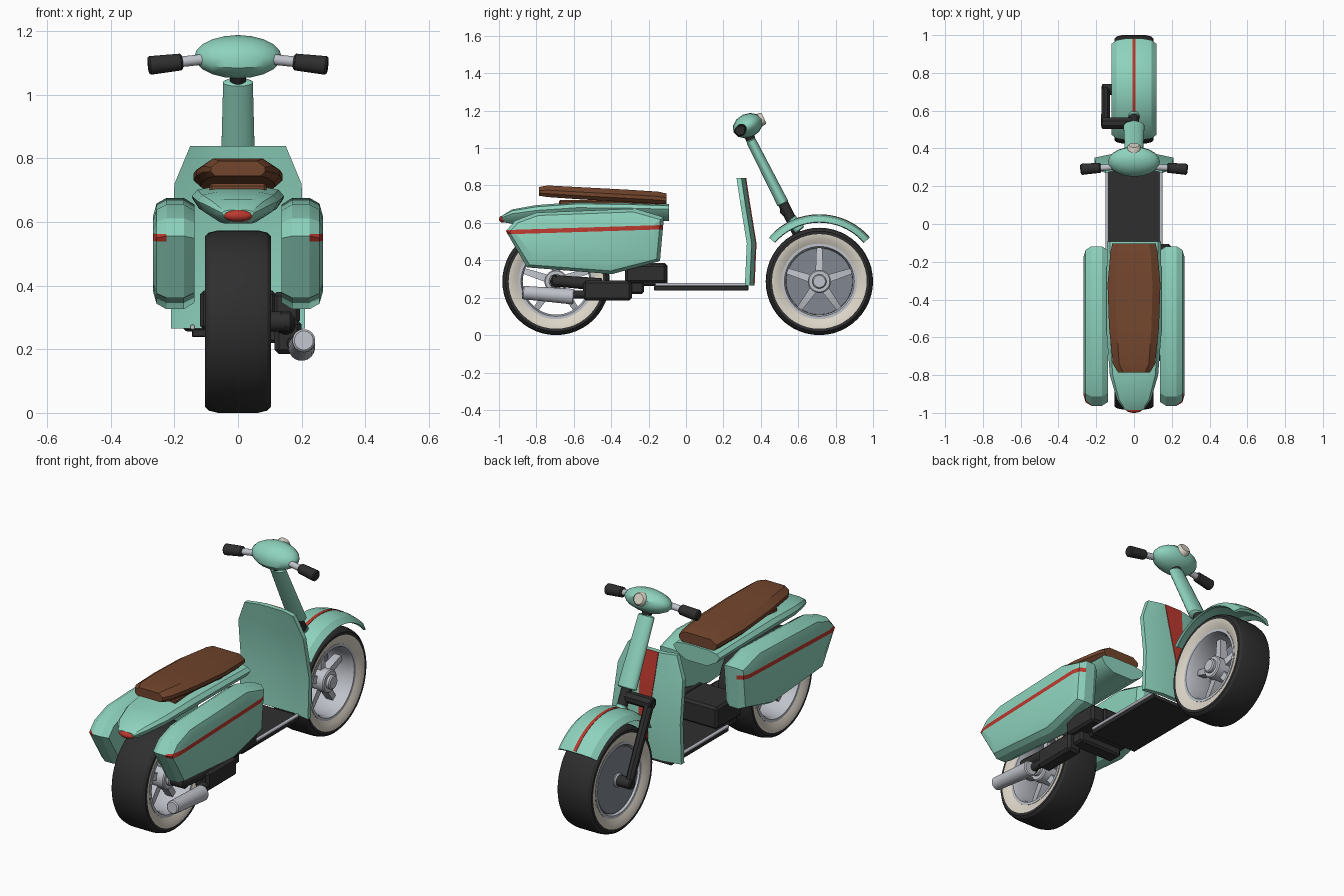
import bpy, bmesh, math
from mathutils import Vector, Matrix

if "Cube" in bpy.data.objects:
    bpy.data.objects.remove(bpy.data.objects["Cube"])

def mat(name, *rgb):
    m = bpy.data.materials.new(name)
    m.diffuse_color = (*rgb, 1)
    m.use_nodes = True
    m.node_tree.nodes["Principled BSDF"].inputs["Base Color"].default_value = m.diffuse_color
    return m

TEAL = mat("mint paint", .27, .65, .51)
BROWN = mat("brown leather", .17, .06, .026)
RED = mat("red trim", .50, .04, .027)
BLACK = mat("black rubber", .028, .028, .028)
CREAM = mat("cream sidewall", .72, .67, .58)
SILVER = mat("silver metal", .52, .54, .59)
GREY = mat("grey disc", .22, .24, .28)

def finish(name, bm, *mats, angle=30):
    bmesh.ops.recalc_face_normals(bm, faces=bm.faces)
    for f in bm.faces:
        f.smooth = True
    for e in bm.edges:
        e.smooth = len(e.link_faces) == 2 and e.calc_face_angle(0) < math.radians(angle)
    me = bpy.data.meshes.new(name)
    bm.to_mesh(me)
    bm.free()
    for m in mats:
        me.materials.append(m)
    ob = bpy.data.objects.new(name, me)
    bpy.context.collection.objects.link(ob)
    return ob

def loft_bm(rings, closed=False):
    bm = bmesh.new()
    vs = [[bm.verts.new(p) for p in r] for r in rings]
    n = len(vs[0])
    for a, b in zip(vs, vs[1:] + vs[:1] if closed else vs[1:]):
        for i in range(n):
            bm.faces.new((a[i], a[(i + 1) % n], b[(i + 1) % n], b[i]))
    if not closed:
        bm.faces.new(vs[0])
        bm.faces.new(vs[-1])
    return bm

def box(name, lo, hi, m, bevel=0.008):
    bm = bmesh.new()
    bmesh.ops.create_cube(bm, size=1)
    for v in bm.verts:
        v.co = [(lo[i] + hi[i]) / 2 + v.co[i] * (hi[i] - lo[i]) for i in range(3)]
    if bevel:
        bmesh.ops.bevel(bm, geom=bm.edges[:], offset=bevel, segments=1, affect='EDGES')
    return finish(name, bm, m)

def rod(name, a, b, r1, r2, m, n=20, sx=1, bevel=0.006):
    # tapered rod between two points; sx stretches it across
    a, b = Vector(a), Vector(b)
    d = (b - a).normalized()
    u = Vector((0, 1, 0)) if abs(d.x) > .8 else Vector((1, 0, 0))
    u = (u - d * u.dot(d)).normalized()
    w = d.cross(u)
    L = (b - a).length
    rings = []
    for t, r in ((0, r1 - bevel), (bevel, r1), (L - bevel, r2), (L, r2 - bevel)):
        rings.append([a + d * t + (u * sx * math.cos(k) + w * math.sin(k)) * r
                      for k in [2 * math.pi * (i + .5) / n for i in range(n)]])
    return finish(name, loft_bm(rings), m, angle=40)

def ellipsoid(name, c, s, m, tilt=0, u=20, v=10):
    bm = bmesh.new()
    M = (Matrix.Translation(c) @ Matrix.Rotation(tilt, 4, 'X') @ Matrix.Diagonal((*s, 1))
         @ Matrix.Rotation(math.pi / 2, 4, 'Y'))
    bmesh.ops.create_uvsphere(bm, u_segments=u, v_segments=v, radius=1, matrix=M)
    return finish(name, bm, m, angle=35)

def lathe(name, c, prof, mats, rule=None, n=48):
    # closed (radius, x) profile spun around the x axis
    rings = [[Vector((x, c[0] + r * math.cos(2 * math.pi * i / n), c[1] + r * math.sin(2 * math.pi * i / n)))
              for r, x in prof] for i in range(n)]
    bm = loft_bm(rings, True)
    if rule:
        for f in bm.faces:
            m = f.calc_center_median()
            f.material_index = rule(math.hypot(m.y - c[0], m.z - c[1]), m.x)
    return finish(name, bm, *mats)

# Wheels: tyre with cream wall, rim, hub, five spokes
WZ, R = .287, .287
for label, wy in (("rear", -.695), ("front", .713)):
    half = [(.195, .08), (.225, .097), (.253, .104), (.268, .104), (.280, .092), (R, .062)]
    prof = half + [(r, -x) for r, x in reversed(half)]
    lathe(label + "_tyre", (wy, WZ), prof, (BLACK, CREAM), lambda r, x: int(r < .252 and abs(x) > .03))
    lathe(label + "_rim", (wy, WZ), [(.202, .086), (.202, -.086), (.187, -.086), (.178, -.06), (.178, .06),
                                    (.187, .086)], (SILVER,))
    rod(label + "_hub", (-.07, wy, WZ), (.07, wy, WZ), .062, .062, SILVER, 24)
    rod(label + "_hub_cap", (-.09, wy, WZ), (.09, wy, WZ), .038, .038, SILVER, 24)
    for k in range(5):
        a = math.radians(90 + 72 * k)
        d = Vector((0, math.cos(a), math.sin(a)))
        c = Vector((0, wy, WZ))
        rod(f"{label}_spoke_{k}", c + d * .03, c + d * .185, .03, .022, SILVER, 4, 1.3, .004)
rod("brake_disc", (-.078, .713, WZ), (-.066, .713, WZ), .18, .18, GREY, 48, 1, .003)

# Front fender with centre stripe
def fender(name, sec, m, a0=41, a1=139, n=18):
    rings = []
    for i in range(n + 1):
        a = math.radians(a0 + (a1 - a0) * i / n)
        rings.append([Vector((x, .713 + r * math.cos(a), WZ + r * math.sin(a))) for x, r in sec])
    finish(name, loft_bm(rings), m, angle=20)

fender("front_fender", [(-.12, .318), (-.092, .345), (-.04, .357), (.04, .357), (.092, .345), (.12, .318),
                        (.107, .314), (.083, .331), (.04, .341), (-.04, .341), (-.083, .331), (-.107, .314)], TEAL)
fender("fender_stripe", [(-.009, .355), (-.009, .359), (.009, .359), (.009, .355)], RED, 42, 132)

# Steering column, one-sided fork, axle
rod("steering_column", (0, .345, 1.045), (0, .52, .70), .027, .032, TEAL, 20, 1.75)
rod("column_neck", (0, .325, 1.10), (0, .362, 1.005), .030, .022, BLACK, 16)
rod("column_joint", (0, .505, .73), (0, .575, .595), .029, .027, BLACK, 16)
rod("fender_mount", (0, .56, .625), (0, .61, .56), .03, .03, TEAL, 16)
rod("fork_crossbar", (.02, .533, .665), (-.172, .533, .665), .032, .032, BLACK, 8)
rod("fork_leg", (-.15, .525, .685), (-.15, .725, .262), .026, .023, BLACK, 8)
rod("front_axle", (-.17, .713, WZ), (-.05, .713, WZ), .03, .03, BLACK, 16)

# Handlebar pod, headlight, grips
ellipsoid("handlebar_pod", (0, .33, 1.12), (.137, .084, .064), TEAL, math.radians(25), 12, 10)
rod("headlight", (0, .375, 1.141), (0, .417, 1.16), .038, .034, CREAM, 20)
for s, side in ((1, "right"), (-1, "left")):
    rod(side + "_handlebar", (s * .08, .305, 1.115), (s * .19, .296, 1.103), .017, .017, SILVER, 16)
    rod(side + "_grip", (s * .175, .298, 1.104), (s * .282, .289, 1.092), .027, .03, BLACK, 16)

# Leg shield: rows of (z, half width, y), edges swept back
rows = [(.265, .21, .345), (.49, .21, .355), (.72, .20, .318), (.84, .15, .30)]
rings = []
for z, w, y in rows:
    front = [(-w, y - .004), (-w * .5, y + .018), (w * .5, y + .018), (w, y - .004)]
    rings.append([Vector((x, yy, z)) for x, yy in front] +
                 [Vector((x, yy - .026, z)) for x, yy in reversed(front)])
finish("leg_shield", loft_bm(rings), TEAL, angle=20)
rings = []
for (z, w, y), h in zip(rows, (.016, .03, .047, .055)):
    rings.append([Vector((x, y + d, z)) for x, d in ((-h, .016), (h, .016), (h, .022), (-h, .022))])
finish("shield_stripe", loft_bm(rings), RED)

# Floorboard with rails
box("floorboard", (-.145, -.17, .238), (.145, .335, .264), BLACK, .004)
for s, side in ((1, "right"), (-1, "left")):
    rod(side + "_floor_rail", (s * .143, -.165, .27), (s * .143, .32, .27), .009, .009, SILVER, 10, 1, .002)

# Main body under the seat: (y, half width, bottom, top)
rings = []
for y, w, b, t in ((-.985, .05, .605, .638), (-.93, .09, .595, .672), (-.80, .128, .60, .695),
                   (-.58, .145, .61, .712), (-.30, .145, .61, .708), (-.092, .143, .61, .70)):
    sec = [(.45, 0), (.85, .35), (1, .7), (.88, .9), (.5, 1)]
    sec += [(-x, k) for x, k in reversed(sec)]
    rings.append([Vector((x * w, y, b + (t - b) * k)) for x, k in sec])
finish("rear_body", loft_bm(rings), TEAL, angle=32)
ellipsoid("tail_light", (0, -.978, .62), (.046, .022, .019), RED)

# Seat: (y, half width, bottom, top)
rings = []
for y, w, b, t in ((-.785, .085, .745, .792), (-.74, .112, .738, .80), (-.55, .132, .725, .79),
                   (-.32, .14, .712, .778), (-.15, .125, .703, .767), (-.103, .115, .70, .757)):
    sec = [(.85, 0), (1, .3), (1, .6), (.7, 1)]
    sec += [(-x, k) for x, k in reversed(sec)]
    rings.append([Vector((x * w, y, b + (t - b) * k)) for x, k in sec])
finish("seat", loft_bm(rings), BROWN)
box("seat_base", (-.09, -.68, .68), (.09, -.14, .722), BROWN)

# Side cowls with a red stripe cut in
outline = [(-.963, .556), (-.914, .612), (-.80, .655), (-.27, .676), (-.118, .63), (-.139, .396),
           (-.396, .326), (-.85, .362)]
for s, side in ((1, "right"), (-1, "left")):
    rings = []
    for x, ky, kz in ((.137, .95, .88), (.17, 1, 1), (.225, 1, 1), (.256, .955, .90), (.268, .86, .66)):
        rings.append([Vector((s * x, -.54 + (y + .54) * ky, .50 + (z - .50) * kz)) for y, z in outline])
    bm = loft_bm(rings)
    nrm = Vector((0, -.032, 1)).normalized()
    for z in (.539, .562):
        bmesh.ops.bisect_plane(bm, geom=bm.verts[:] + bm.edges[:] + bm.faces[:],
                               plane_co=(0, -.95, z), plane_no=nrm)
    for f in bm.faces:
        c = f.calc_center_median()
        h = (c - Vector((0, -.95, .539))).dot(nrm)
        f.material_index = int(0 < h < .0225 and abs(c.x) > .23)
    finish(side + "_cowl", bm, TEAL, RED, angle=20)

# Engine, swing arm, exhaust
box("engine_block", (-.12, -.325, .262), (.12, -.10, .385), BLACK, .012)
box("engine_side_case", (.11, -.325, .28), (.195, -.105, .38), BLACK, .012)
box("gear_case", (.115, -.55, .185), (.20, -.29, .292), BLACK, .014)
box("gear_case_link", (-.10, -.31, .22), (.17, -.225, .285), BLACK, .01)
rod("swing_arm", (.15, -.72, .292), (.15, -.45, .27), .03, .034, BLACK, 10)
rod("rear_axle", (.05, -.695, WZ), (.17, -.695, WZ), .032, .032, BLACK, 16)
rod("exhaust_pipe", (.185, -.64, .215), (.17, -.50, .22), .022, .022, BLACK, 12)
rod("muffler", (.207, -.875, .228), (.20, -.60, .205), .036, .042, SILVER, 20)
